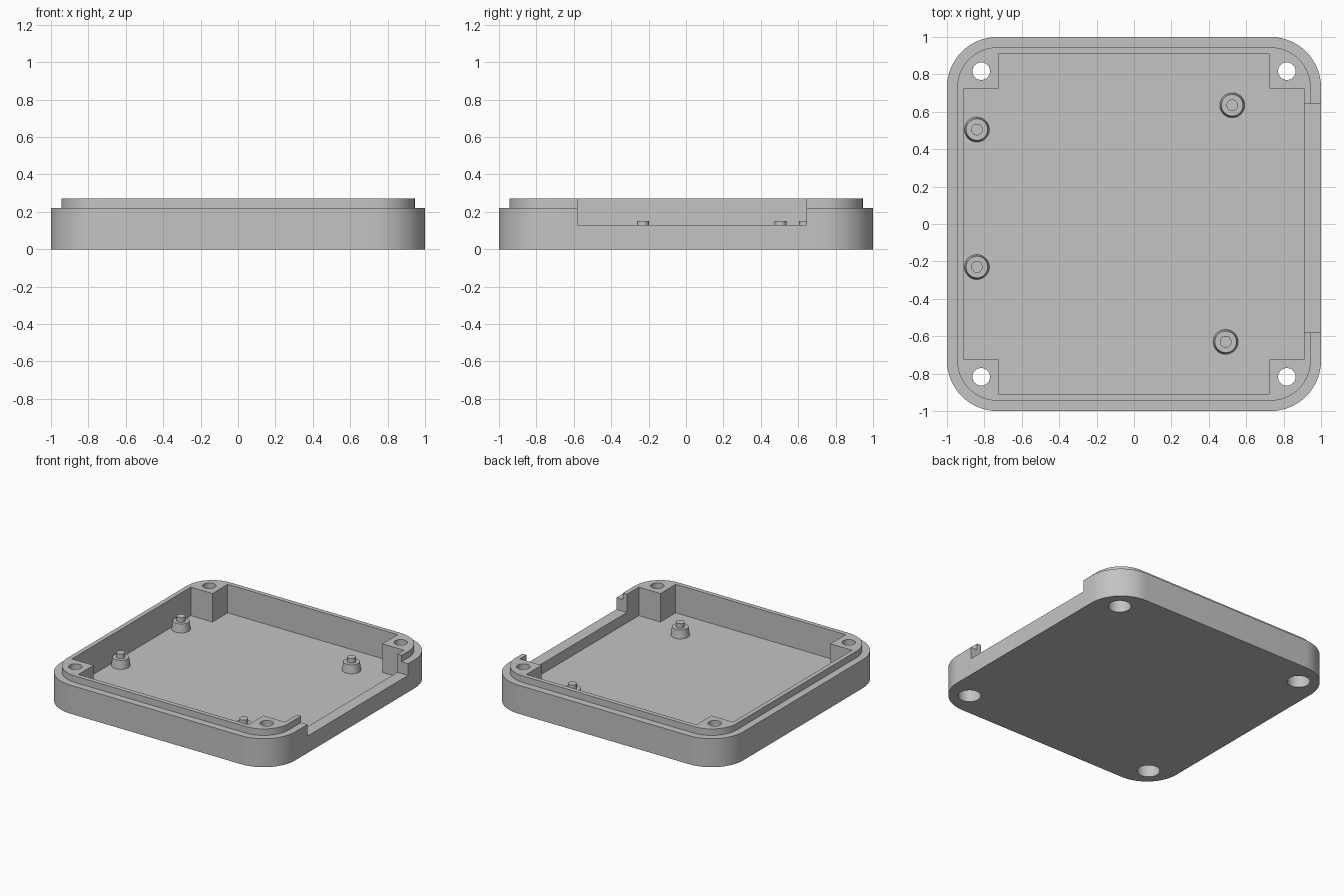
import bpy
import bmesh
from math import sin, cos, pi, radians

cube = bpy.data.objects.get("Cube")
if cube:
    bpy.data.objects.remove(cube, do_unlink=True)

grey = bpy.data.materials.new("plain grey plastic")
grey.use_nodes = True
colour = (0.55, 0.55, 0.55, 1)
grey.diffuse_color = colour
grey.node_tree.nodes["Principled BSDF"].inputs["Base Color"].default_value = colour

CORNER = 0.73                 # centre of the rounded corners
FLOOR, SHOULDER, TOP = 0.05, 0.22, 0.27


def circle(r, n=48):
    return [(r * cos(2 * pi * i / n), r * sin(2 * pi * i / n)) for i in range(n)]


def rounded_square(half, steps=16):
    r = half - CORNER
    points = []
    for k, (sx, sy) in enumerate([(1, 1), (-1, 1), (-1, -1), (1, -1)]):
        for i in range(steps + 1):
            a = pi / 2 * (k + i / steps)
            points.append((sx * CORNER + r * cos(a), sy * CORNER + r * sin(a)))
    return points


def loft(name, sections, location=(0, 0, 0)):
    """Closed solid through (outline, z) sections, bottom to top."""
    bm = bmesh.new()
    rings = [[bm.verts.new((x, y, z)) for x, y in outline] for outline, z in sections]
    bm.faces.new(rings[0][::-1])
    bm.faces.new(rings[-1])
    for low, high in zip(rings, rings[1:]):
        n = len(low)
        for i in range(n):
            j = (i + 1) % n
            bm.faces.new((low[i], low[j], high[j], high[i]))
    bmesh.ops.recalc_face_normals(bm, faces=bm.faces)
    mesh = bpy.data.meshes.new(name)
    bm.to_mesh(mesh)
    bm.free()
    mesh.materials.append(grey)
    obj = bpy.data.objects.new(name, mesh)
    obj.location = location
    bpy.context.collection.objects.link(obj)
    return obj


def select_only(obj):
    bpy.ops.object.select_all(action="DESELECT")
    obj.select_set(True)
    bpy.context.view_layer.objects.active = obj


def cut(target, cutter):
    cutter.hide_render = True
    mod = target.modifiers.new("cut", "BOOLEAN")
    mod.operation = "DIFFERENCE"
    mod.solver = "EXACT"
    mod.object = cutter
    select_only(target)
    bpy.ops.object.modifier_apply(modifier=mod.name)
    bpy.data.objects.remove(cutter, do_unlink=True)


def smooth(obj):
    select_only(obj)
    bpy.ops.object.shade_smooth_by_angle(angle=radians(30))


# Tray body with a stepped lip
tray = loft("tray", [
    (rounded_square(1), 0), (rounded_square(1), SHOULDER),
    (rounded_square(0.945), SHOULDER), (rounded_square(0.945), TOP)])

# Pocket that leaves a square block in each corner
w, b = 0.91, 0.725
quarter = [(w, b), (b, b), (b, w)]
pocket = []
for _ in range(4):
    pocket += quarter
    quarter = [(-y, x) for x, y in quarter]
cut(tray, loft("pocket_cutter", [(pocket, FLOOR), (pocket, 0.5)]))

# Opening in the left wall
opening = [(0.87, -0.58), (1.1, -0.58), (1.1, 0.645), (0.87, 0.645)]
cut(tray, loft("opening_cutter", [(opening, 0.13), (opening, 0.5)]))

# Counterbored screw holes
for sx in (-1, 1):
    for sy in (-1, 1):
        cut(tray, loft("screw_hole_cutter", [
            (circle(0.08), -0.1), (circle(0.08), 0.13),
            (circle(0.047), 0.13), (circle(0.047), 0.5)],
            (sx * 0.817, sy * 0.817, 0)))
smooth(tray)

# Tapered standoffs with locating pins
spots = [(-0.84, 0.505), (-0.84, -0.23), (0.525, 0.635), (0.49, -0.63)]
for number, (x, y) in enumerate(spots, 1):
    post = loft(f"standoff_{number}", [
        (circle(0.068), FLOOR - 0.01), (circle(0.058), 0.115),
        (circle(0.031), 0.115), (circle(0.031), 0.15)], (x, y, 0))
    smooth(post)
